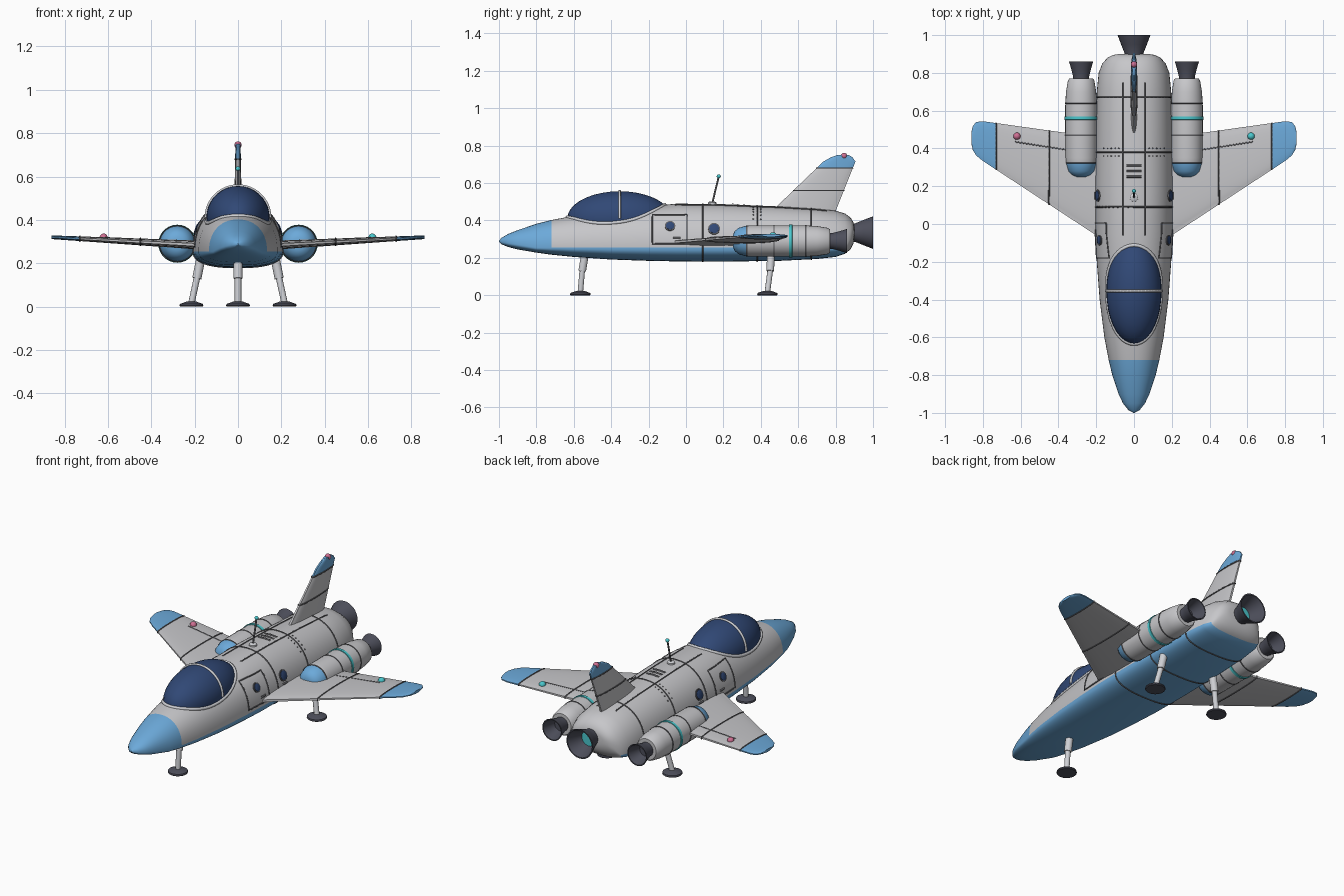
import bpy, bmesh, math
from mathutils import Vector

if "Cube" in bpy.data.objects:
    bpy.data.objects.remove(bpy.data.objects["Cube"])

def mat(name, r, g, b):
    m = bpy.data.materials.new(name)
    m.diffuse_color = (r, g, b, 1)
    m.use_nodes = True
    m.node_tree.nodes["Principled BSDF"].inputs["Base Color"].default_value = m.diffuse_color
    return m

GREY = mat("hull grey", .57, .57, .59)
BLUE = mat("trim blue", .15, .40, .70)
NAVY = mat("glass navy", .03, .065, .18)
DARK = mat("nozzle dark", .075, .078, .105)
LINE = mat("panel line", .12, .12, .13)
PALE = mat("frame grey", .62, .63, .66)
CYAN = mat("cyan", .07, .58, .62)
PINK = mat("pink", .62, .16, .29)

def finish(name, bm, mats, angle=40):
    bmesh.ops.recalc_face_normals(bm, faces=bm.faces[:])
    me = bpy.data.meshes.new(name)
    bm.to_mesh(me)
    bm.free()
    for m in mats:
        me.materials.append(m)
    ob = bpy.data.objects.new(name, me)
    bpy.context.collection.objects.link(ob)
    bpy.ops.object.select_all(action='DESELECT')
    ob.select_set(True)
    bpy.context.view_layer.objects.active = ob
    bpy.ops.object.shade_smooth_by_angle(angle=math.radians(angle))
    return ob

def loft(name, rings, mats, rule=lambda c: 0, angle=40):
    """Skin closed rings, cap both ends, colour faces by centre."""
    bm = bmesh.new()
    vs = [[bm.verts.new(p) for p in r] for r in rings]
    n = len(vs[0])
    for a, b in zip(vs, vs[1:]):
        for i in range(n):
            j = (i + 1) % n
            bm.faces.new((a[i], a[j], b[j], b[i]))
    bm.faces.new(vs[0])
    bm.faces.new(vs[-1])
    for f in bm.faces:
        f.material_index = rule(f.calc_center_median())
    return finish(name, bm, mats, angle)

def lathe(name, start, axis, profile, mats, rule=lambda c: 0, n=28, angle=40):
    """Turn (distance, radius) pairs round an axis."""
    q = Vector(axis).to_track_quat('Z', 'Y')
    rings = [[Vector(start) + q @ Vector((r * math.cos(k * math.tau / n), r * math.sin(k * math.tau / n), t))
              for k in range(n)] for t, r in profile]
    return loft(name, rings, mats, rule, angle)

def rod(name, a, b, r, m):
    d = Vector(b) - Vector(a)
    return lathe(name, a, d, [(0, r), (d.length, r)], [m], n=14)

def tubes(name, paths, r, m, closed=True):
    cu = bpy.data.curves.new(name, 'CURVE')
    cu.dimensions = '3D'
    cu.bevel_depth, cu.bevel_resolution = r, 1
    for p in paths:
        s = cu.splines.new('POLY')
        s.points.add(len(p) - 1)
        for pt, v in zip(s.points, p):
            pt.co = (*v, 1)
        s.use_cyclic_u = closed
    cu.materials.append(m)
    ob = bpy.data.objects.new(name, cu)
    bpy.context.collection.objects.link(ob)
    bpy.ops.object.select_all(action='DESELECT')
    ob.select_set(True)
    bpy.context.view_layer.objects.active = ob
    bpy.ops.object.convert(target='MESH')

def ball(name, c, r, m, scale=(1, 1, 1), seg=20):
    bm = bmesh.new()
    bmesh.ops.create_uvsphere(bm, u_segments=seg, v_segments=seg // 2, radius=r)
    for v in bm.verts:
        v.co = Vector(c) + v.co * Vector(scale)
    return finish(name, bm, [m], 60)

# Fuselage sections: y, half width, top, bottom
ROWS = [(-1, .003, .292, .286), (-.985, .03, .308, .272), (-.95, .058, .328, .258), (-.9, .082, .348, .245),
        (-.8, .115, .382, .228), (-.72, .134, .402, .217), (-.6, .157, .425, .205), (-.4, .182, .452, .191),
        (-.2, .197, .475, .184), (-.05, .205, .49, .181), (.2, .207, .487, .18), (.5, .203, .475, .184),
        (.7, .197, .463, .194), (.8, .187, .452, .205), (.85, .168, .437, .222), (.88, .14, .415, .245),
        (.895, .11, .39, .275), (.9, .08, .37, .30)]
NT, NB = 2.2, 2.5

def clamp(t):
    return max(0, min(1, t))

def hull(y):
    """Half width, top, seam and bottom height at y."""
    seam = .255 + .034 * clamp((-.8 - y) / .2) + .08 * clamp((y - .85) / .05)
    for a, b in zip(ROWS, ROWS[1:]):
        if y <= b[0]:
            t = clamp((y - a[0]) / (b[0] - a[0]))
            w, zt, zb = (a[i] + (b[i] - a[i]) * t for i in (1, 2, 3))
            return w, zt, seam, zb
    return ROWS[-1][1], ROWS[-1][2], seam, ROWS[-1][3]

def section(y, n=48):
    w, zt, zs, zb = hull(y)
    out = []
    for k in range(n):
        a = math.tau * k / n
        c, s = math.cos(a), math.sin(a) if k != n // 2 else 0
        e, h = (NT, zt - zs) if s >= 0 else (NB, zs - zb)
        out.append((math.copysign(abs(c) ** (2 / e), c) * w, y, zs + math.copysign(abs(s) ** (2 / e), s) * h))
    return out

def top_z(x, y):
    w, zt, zs, _ = hull(y)
    return zs + (zt - zs) * (1 - clamp(abs(x) / w) ** NT) ** (1 / NT)

def side_x(y, z):
    w, zt, zs, _ = hull(y)
    return w * (1 - clamp((z - zs) / (zt - zs)) ** NT) ** (1 / NT)

def paint(c):
    if c.y < -.72:
        return 1
    return 1 if c.y < .85 and c.z < hull(c.y)[2] - .0005 else 0

loft("fuselage", [section(r[0]) for r in ROWS], [GREY, BLUE], paint)
tubes("hull_panel_rings", [section(y) for y in (.09, .38, .67)], .004, LINE)
tubes("hull_long_lines", [[(s * .06, y / 100, top_z(.06, y / 100)) for y in range(-6, 77, 3)] for s in (1, -1)],
      .004, LINE, False)

# Canopy with rim and arch
CY, CZ, RX, RY = -.355, .41, .146, .28
ball("canopy", (0, CY, CZ), 1, NAVY, (RX, RY, RX), 36)
rim = []
for k in range(48):
    t, phi = math.tau * k / 48, math.pi / 2
    while phi > -.6:
        p = (RX * math.cos(phi) * math.cos(t), CY + RY * math.cos(phi) * math.sin(t), CZ + RX * math.sin(phi))
        if p[2] < top_z(p[0], p[1]):
            break
        phi -= .01
    rim.append(p)
tubes("canopy_rim", [rim], .010, PALE)
tubes("canopy_arch", [[((RX + .002) * math.cos(a), CY, CZ + (RX + .002) * math.sin(a))
                       for a in [math.pi * k / 24 for k in range(25)]]], .007, PALE, False)

# Wings and fin share a lens section
def foil(lead, trail, half, n=14):
    us = [(1 - math.cos(math.pi * k / n)) / 2 for k in range(n + 1)]
    up = [(lead + (trail - lead) * u, half * max(.06, 4 * u * (1 - u)) ** .4) for u in us]
    return up + [(y, -h) for y, h in reversed(up)]

def wing_z(x):
    return .285 + (x - .2) * .053

def wing_ring(x, s, lead=None, trail=None):
    lead = -.06 + (x - .2) * .656 if lead is None else lead
    trail = .46 + (x - .2) * .14 if trail is None else trail
    return [(s * x, y, wing_z(x) + h) for y, h in foil(lead, trail, .024 - .018 * x)]

def fin_ring(z, lead=None, trail=None):
    lead = .48 + (z - .47) * 1.04 if lead is None else lead
    trail = .8 + (z - .45) * .4 if trail is None else trail
    return [(h, y, z) for y, h in foil(lead, trail, .018 - .02 * (z - .44))]

for s, side in ((1, "right"), (-1, "left")):
    rings = [wing_ring(x, s) for x in (.15, .45, .73, .8)]
    rings += [wing_ring(.835, s, .362, .54), wing_ring(.853, s, .39, .52), wing_ring(.86, s, .42, .49)]
    loft(side + "_wing", rings, [GREY, BLUE], lambda c: int(abs(c.x) > .73))
    tubes(side + "_wing_lines", [wing_ring(.45, s), wing_ring(.73, s)], .004, LINE)
    tubes(side + "_aileron_line", [[(s * .34, .39, wing_z(.34) + .012), (s * .63, .435, wing_z(.63) + .0095)]],
          .005, LINE, False)
    ball(side + "_wing_light", (s * .62, .465, .318), .019, CYAN if s > 0 else PINK)

    # Side engine pod, bands and nozzle
    px, pz = s * .28, .29
    lathe(side + "_engine_pod", (px, .25, pz), (0, 1, 0),
          [(0, .03), (.01, .052), (.03, .07), (.07, .081), (.1, .084), (.38, .084), (.45, .08), (.51, .07), (.52, .062)],
          [GREY, BLUE], lambda c: int(c.y < .32))
    for y, r, h, m in ((.325, .083, .004, LINE), (.47, .085, .004, LINE), (.56, .087, .009, CYAN), (.64, .085, .004, LINE)):
        lathe(side + "_pod_band", (px, y - h, pz), (0, 1, 0), [(0, r - .004), (.001, r + .001), (2 * h - .001, r + .001),
                                                              (2 * h, r - .004)], [m])
    lathe(side + "_nozzle", (px, .75, pz), (0, 1, 0), [(0, .042), (.03, .042), (.07, .052), (.11, .064), (.11, .058),
                                                      (.07, .046), (.035, .035)], [DARK])

    # Door, portholes and small side vents
    c = [(-.18, .275), (-.18, .43), (.005, .43), (.005, .275)]
    door = [(y0 + (y1 - y0) * k / 8, z0 + (z1 - z0) * k / 8)
            for (y0, z0), (y1, z1) in zip(c, c[1:] + c[:1]) for k in range(8)]
    tubes(side + "_door_outline", [[(s * side_x(y, z), y, z) for y, z in door]], .004, LINE)
    for y, z, r in ((-.085, .37, .022), (.15, .355, .026)):
        nrm = Vector((.02, 0, side_x(y, z - .01) - side_x(y, z + .01)))
        nrm.normalize()
        nrm.x *= s
        p = Vector((s * side_x(y, z), y, z))
        lathe(side + "_porthole", p - nrm * .012, nrm, [(0, r), (.018, r), (.02, r - .004)], [NAVY], n=20)
        lathe(side + "_porthole_rim", p - nrm * .012, nrm, [(0, r + .006), (.016, r + .006)], [LINE], n=20)
    tubes(side + "_side_vents", [[(s * side_x(y, .31), y - .02, .31), (s * side_x(y, .31), y + .02, .31)]
                                 for y in (-.05, .15)], .006, LINE, False)

loft("tail_fin", [fin_ring(z) for z in (.42, .56, .68, .715)] + [fin_ring(.738, .775, .89), fin_ring(.75, .81, .87)],
     [GREY, BLUE], lambda c: int(c.z > .68))
tubes("fin_lines", [fin_ring(.56), fin_ring(.68)], .004, LINE)
ball("fin_light", (0, .845, .745), .017, PINK)

# Main nozzle
lathe("main_nozzle", (0, .87, .335), (0, 1, 0), [(0, .05), (.035, .05), (.08, .068), (.13, .087), (.13, .08),
                                                 (.08, .06), (.045, .045)], [DARK, CYAN],
      lambda c: int(abs(c.x) < .01 and abs(c.z - .335) < .01 and c.y > .9))

# Antenna, roof vents and rivets
lathe("antenna_base", (0, .14, .475), (0, 0, 1), [(0, .022), (.02, .022), (.025, .016)], [PALE])
rod("antenna", (0, .14, .49), (0, .175, .635), .005, LINE)
ball("antenna_tip", (0, .175, .636), .011, CYAN)
tubes("roof_vents", [[(x, y, top_z(x, y)) for x in (-.04, 0, .04)] for y in (.31, .28, .25)], .006, LINE, False)
for s in (1, -1):
    for y in (.40, .36):
        for k in range(5):
            x = s * (.08 + .02 * k)
            ball("rivet", (x, y, top_z(x, y)), .004, LINE, seg=8)

# Landing legs
for name, top, knee, foot in (("front", (0, -.54, .22), (0, -.555, .13), (0, -.565, .015)),
                              ("right_rear", (.17, .455, .23), (.19, .45, .13), (.215, .435, .015)),
                              ("left_rear", (-.17, .455, .23), (-.19, .45, .13), (-.215, .435, .015))):
    rod(name + "_leg_upper", top, knee, .021, PALE)
    rod(name + "_leg_lower", knee, foot, .015, PALE)
    lathe(name + "_foot", (foot[0], foot[1], 0), (0, 0, 1), [(0, .052), (.004, .055), (.012, .053), (.024, .02)], [DARK])
